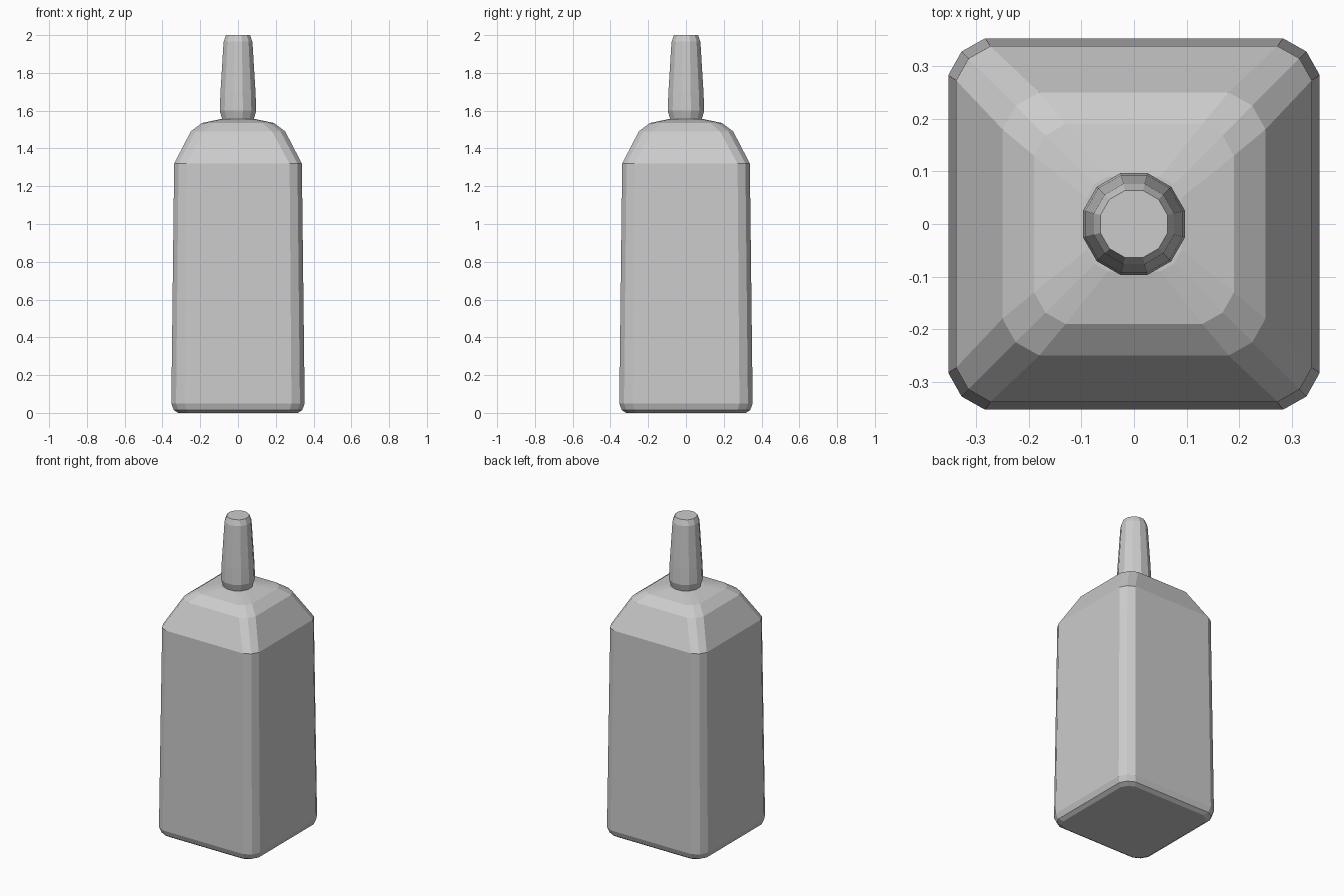
import bpy
import bmesh
from math import cos, sin, tau

cube = bpy.data.objects.get("Cube")
if cube:
    bpy.data.objects.remove(cube, do_unlink=True)

grey = bpy.data.materials.new("plain_grey")
grey.use_nodes = True
colour = (0.6, 0.6, 0.6, 1)
grey.diffuse_color = colour
grey.node_tree.nodes["Principled BSDF"].inputs["Base Color"].default_value = colour


def rounded_square(half, cut, z):
    """Square outline whose corners are cut by two short edges."""
    corner = [(half, half - cut), (half - cut * 0.36, half - cut * 0.36), (half - cut, half)]
    ring = []
    for _ in range(4):
        ring += [(x, y, z) for x, y in corner]
        corner = [(-y, x) for x, y in corner]
    return ring


def circle(radius, z, sides=12):
    return [(radius * cos(tau * (i + 0.5) / sides), radius * sin(tau * (i + 0.5) / sides), z)
            for i in range(sides)]


def loft(name, rings):
    """Skin a stack of equal outlines and cap both ends."""
    bm = bmesh.new()
    loops = [[bm.verts.new(p) for p in ring] for ring in rings]
    for low, high in zip(loops, loops[1:]):
        for i in range(len(low)):
            j = (i + 1) % len(low)
            bm.faces.new((low[i], low[j], high[j], high[i]))
    bm.faces.new(loops[0][::-1])
    bm.faces.new(loops[-1])
    bmesh.ops.recalc_face_normals(bm, faces=bm.faces)
    mesh = bpy.data.meshes.new(name)
    bm.to_mesh(mesh)
    bm.free()
    mesh.materials.append(grey)
    obj = bpy.data.objects.new(name, mesh)
    bpy.context.collection.objects.link(obj)
    return obj


# Square bottle body: bevelled foot, slightly tapering walls, sloped shoulder
body_profile = [(0.317, 0.06, 0), (0.34, 0.065, 0.015), (0.353, 0.07, 0.05),
                (0.338, 0.065, 1.32), (0.25, 0.07, 1.49), (0.19, 0.06, 1.535),
                (0.09, 0.04, 1.556)]
loft("bottle_body", [rounded_square(*p) for p in body_profile])

# Tapered round neck with a bevelled foot and tip
neck_profile = [(0.085, 1.55), (0.1, 1.6), (0.096, 1.7), (0.079, 1.965), (0.066, 2.0)]
loft("bottle_neck", [circle(*p) for p in neck_profile])
